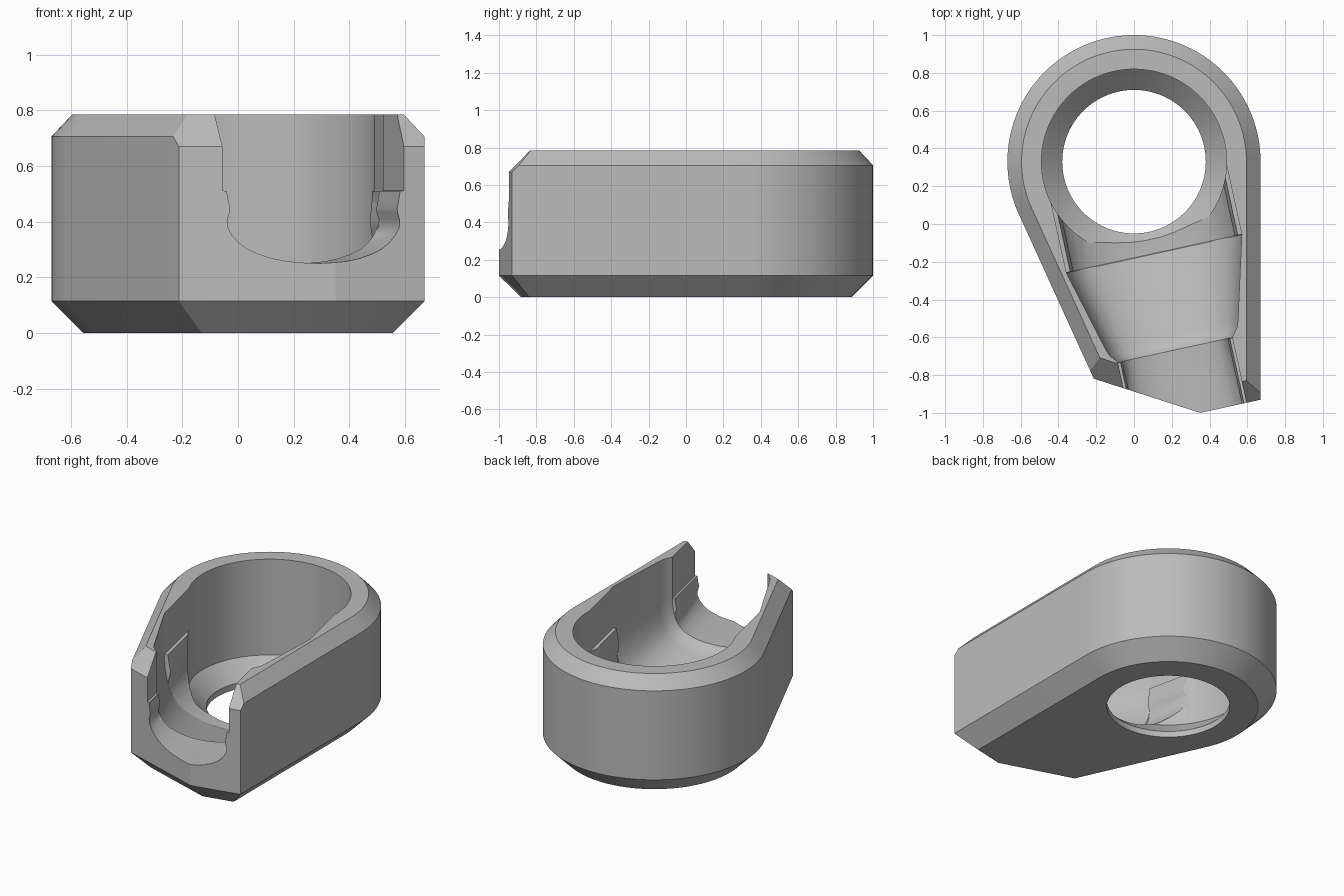
import bpy, bmesh, math
from mathutils import Vector

cube = bpy.data.objects.get("Cube")
if cube:
    bpy.data.objects.remove(cube)

CENTRE = Vector((0, 0.33))          # axis of the round bore
TILT = math.radians(282.3)          # heading of the open channel
ALONG = Vector((math.cos(TILT), math.sin(TILT)))
ACROSS = Vector((-ALONG.y, ALONG.x))

grey = bpy.data.materials.new("plain grey")
grey.use_nodes = True
colour = (0.5, 0.5, 0.5, 1)
grey.diffuse_color = colour
grey.node_tree.nodes["Principled BSDF"].inputs["Base Color"].default_value = colour


def loft(name, rings):
    """Skin a list of closed rings and cap both ends."""
    bm = bmesh.new()
    loops = [[bm.verts.new(p) for p in ring] for ring in rings]
    n = len(loops[0])
    for a, b in zip(loops, loops[1:]):
        for i in range(n):
            j = (i + 1) % n
            bm.faces.new((a[i], a[j], b[j], b[i]))
    bm.faces.new(loops[0][::-1])
    bm.faces.new(loops[-1])
    bmesh.ops.recalc_face_normals(bm, faces=bm.faces)
    mesh = bpy.data.meshes.new(name)
    bm.to_mesh(mesh)
    bm.free()
    mesh.materials.append(grey)
    obj = bpy.data.objects.new(name, mesh)
    bpy.context.collection.objects.link(obj)
    return obj


# Outer outline: each side is a line (normal angle, distance from centre, is front)
STEPS = 60
sides = [(math.radians(204.5 * i / STEPS), 0.67, False) for i in range(STEPS + 1)]
sides += [(math.radians(252.2), 1.159, True), (TILT, 1.374, True)]


def outline(z, side_inset, front_inset):
    ring = []
    for i, (a2, d2, f2) in enumerate(sides):
        a1, d1, f1 = sides[i - 1]
        d1 -= front_inset if f1 else side_inset
        d2 -= front_inset if f2 else side_inset
        s = math.sin(a2 - a1)
        x = (d1 * math.sin(a2) - d2 * math.sin(a1)) / s
        y = (d2 * math.cos(a1) - d1 * math.cos(a2)) / s
        ring.append((x + CENTRE.x, y + CENTRE.y, z))
    return ring


# Body with chamfered bottom, top and front edges
body = loft("clamp_body", [
    outline(0, 0.115, 0.115), outline(0.115, 0, 0), outline(0.67, 0, 0),
    outline(0.705, 0, 0.035), outline(0.785, 0.075, 0.115)])


# Stepped round bore with a conical seat
def circle(r, z, n=96):
    return [(CENTRE.x + r * math.cos(math.tau * i / n),
             CENTRE.y + r * math.sin(math.tau * i / n), z) for i in range(n)]


bore = loft("bore_cutter", [circle(0.38, -0.1), circle(0.38, 0.04),
                            circle(0.49, 0.15), circle(0.49, 1)])

# Half sections of the channel: share of half width, share of height to the ledge
FLOOR = [(0, 0), (0.16, 0.01), (0.32, 0.03), (0.48, 0.07), (0.62, 0.13), (0.74, 0.2)]
RIPPLED = FLOOR + [(0.83, 0.29), (0.9, 0.39), (0.945, 0.5), (0.95, 0.6), (0.925, 0.7),
                   (0.92, 0.76), (0.94, 0.88), (0.955, 1), (1, 1.005)]
PLAIN = FLOOR + [(0.83, 0.29), (0.89, 0.39), (0.935, 0.5), (0.96, 0.6), (0.98, 0.7),
                 (0.99, 0.78), (0.997, 0.88), (1, 0.97), (1, 1.005)]
LEDGE = 0.51


def section(t, half, floor, shape):
    pts = [(u * half, floor + v * (LEDGE - floor)) for u, v in shape] + [(half, 1)]
    pts = [(-x, z) for x, z in reversed(pts[1:])] + pts
    ring = []
    for x, z in pts:
        p = CENTRE + ALONG * t + ACROSS * x
        ring.append((p.x, p.y, z))
    return ring


# Open channel: ribbed seat, tapering middle, ribbed neck
channel = loft("channel_cutter", [
    section(0, 0.475, 0.08, RIPPLED), section(0.497, 0.475, 0.08, RIPPLED),
    section(0.5, 0.475, 0.085, PLAIN), section(0.94, 0.358, 0.2, PLAIN),
    section(0.975, 0.345, 0.21, PLAIN), section(1.0, 0.325, 0.225, PLAIN),
    section(1.02, 0.31, 0.25, PLAIN), section(1.023, 0.31, 0.25, RIPPLED),
    section(1.6, 0.31, 0.25, RIPPLED)])

# Cut both cavities, then keep only the finished body
for cutter in (bore, channel):
    mod = body.modifiers.new(cutter.name, "BOOLEAN")
    mod.operation = "DIFFERENCE"
    mod.solver = "EXACT"
    mod.object = cutter
    cutter.hide_render = True
bpy.context.view_layer.update()
graph = bpy.context.evaluated_depsgraph_get()
result = bpy.data.meshes.new_from_object(body.evaluated_get(graph))
body.modifiers.clear()
body.data = result
for cutter in (bore, channel):
    bpy.data.objects.remove(cutter)

# Smooth curved walls, keep chamfers crisp
bpy.ops.object.select_all(action="DESELECT")
body.select_set(True)
bpy.context.view_layer.objects.active = body
bpy.ops.object.shade_smooth_by_angle(angle=math.radians(24))
